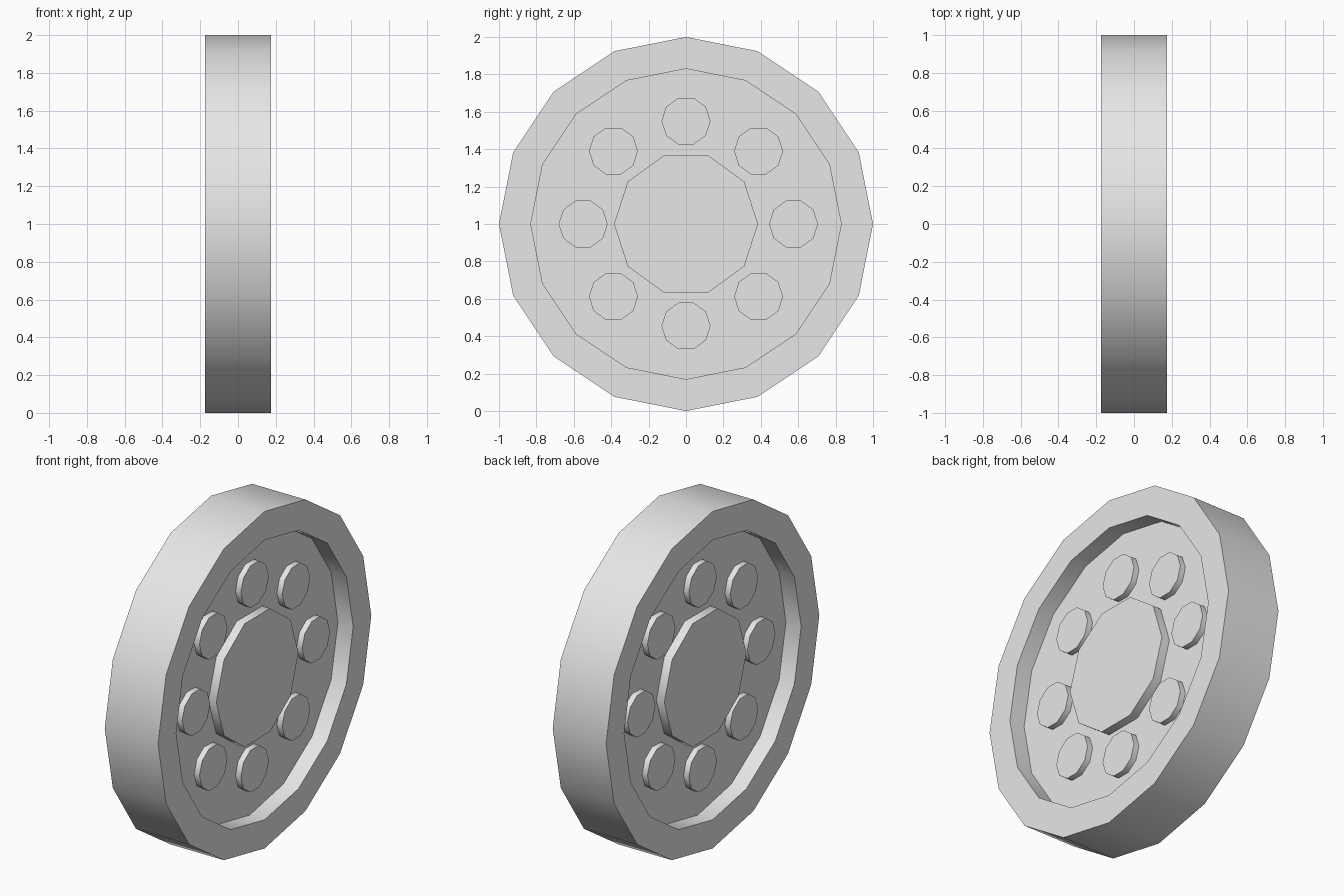
import bpy, bmesh, math

old = bpy.data.objects.get("Cube")
if old:
    bpy.data.objects.remove(old, do_unlink=True)

# One plain grey for the whole wheel
grey = bpy.data.materials.new("light grey")
grey.use_nodes = True
colour = (0.8, 0.8, 0.8, 1.0)
grey.diffuse_color = colour
grey.node_tree.nodes["Principled BSDF"].inputs["Base Color"].default_value = colour

AXLE_Z = 1.0


def lathe(name, profile, sides, y=0.0, z=0.0):
    """Turn (x, radius) points around an axis along x and cap both ends."""
    bm = bmesh.new()
    rings = []
    for x, r in profile:
        ring = []
        for i in range(sides):
            a = 2 * math.pi * i / sides
            ring.append(bm.verts.new((x, r * math.cos(a), r * math.sin(a))))
        rings.append(ring)
    for a, b in zip(rings, rings[1:]):
        for i in range(sides):
            j = (i + 1) % sides
            bm.faces.new((a[i], a[j], b[j], b[i]))
    bm.faces.new(rings[0])
    bm.faces.new(rings[-1])
    bmesh.ops.recalc_face_normals(bm, faces=bm.faces)
    mesh = bpy.data.meshes.new(name)
    bm.to_mesh(mesh)
    bm.free()
    mesh.materials.append(grey)
    obj = bpy.data.objects.new(name, mesh)
    obj.location = (0, y, AXLE_Z + z)
    bpy.context.collection.objects.link(obj)
    bpy.ops.object.select_all(action="DESELECT")
    obj.select_set(True)
    bpy.context.view_layer.objects.active = obj
    bpy.ops.object.shade_smooth_by_angle(angle=math.radians(40))
    return obj


# Rim with a recessed disc on both sides
RIM, FLOOR = 0.175, 0.075
lathe("wheel_rim", [(FLOOR, 0.83), (RIM, 0.83), (RIM, 1.0),
                    (-RIM, 1.0), (-RIM, 0.83), (-FLOOR, 0.83)], 16)

# Hub, running through to both sides
lathe("wheel_hub", [(-0.127, 0.385), (0.127, 0.385)], 10)

# Eight round bolts, running through to both sides
BOLTS = [(0.575, 0), (0.388, 0.39), (0, 0.55), (-0.388, 0.39),
         (-0.55, 0), (-0.388, -0.388), (0, -0.545), (0.388, -0.388)]
for n, (y, z) in enumerate(BOLTS, 1):
    lathe(f"bolt_{n}", [(-0.11, 0.131), (0.11, 0.131)], 10, y, z)
